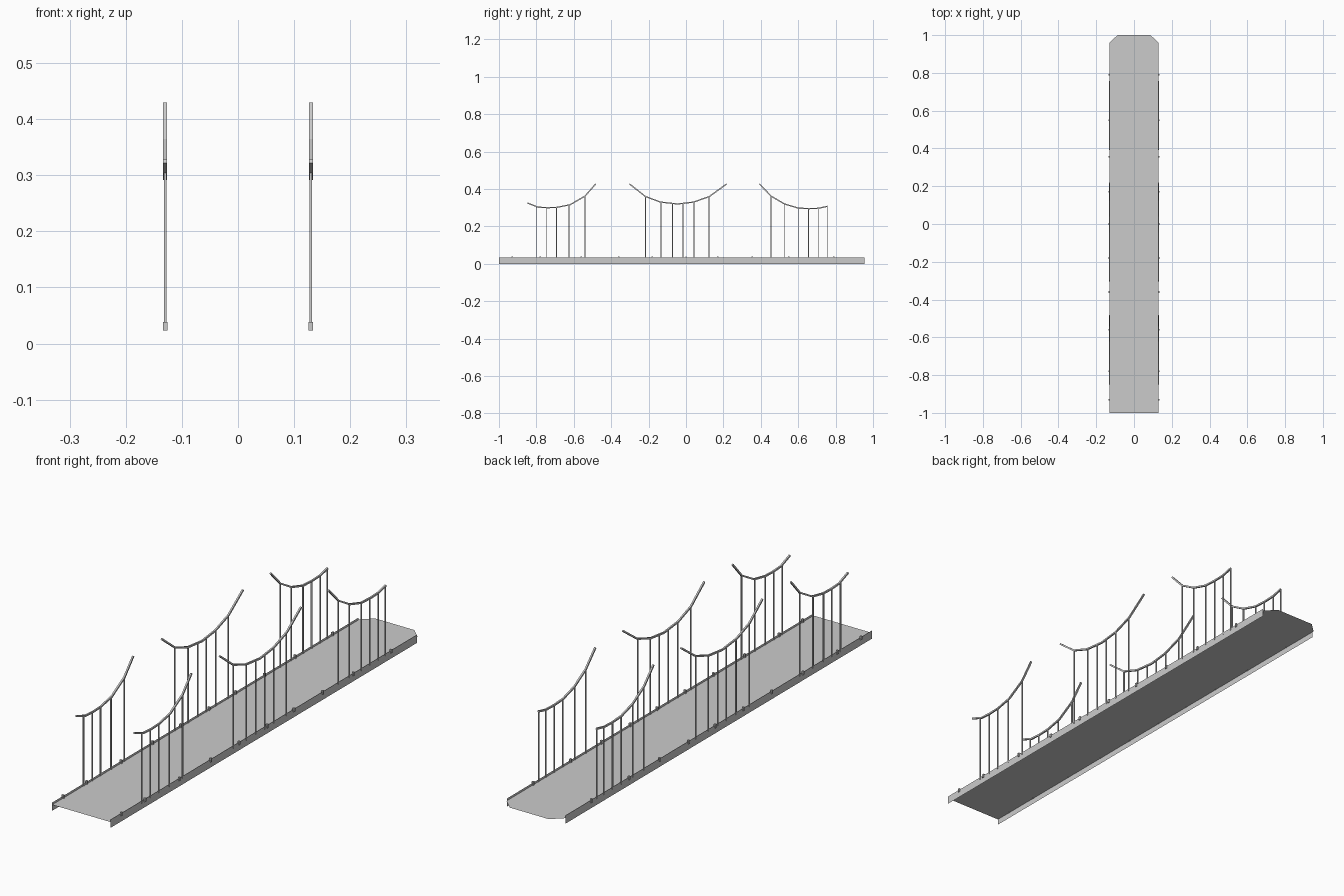
import bpy, bmesh
from mathutils import Vector

if "Cube" in bpy.data.objects:
    bpy.data.objects.remove(bpy.data.objects["Cube"])


def make(name, bm):
    me = bpy.data.meshes.new(name)
    bm.to_mesh(me)
    bm.free()
    ob = bpy.data.objects.new(name, me)
    bpy.context.collection.objects.link(ob)
    return ob


def mirror_x(ob):
    m = ob.modifiers.new("mirror", "MIRROR")
    m.use_axis[0] = True
    m.use_mirror_merge = False


def sheet(name, points):
    bm = bmesh.new()
    bm.faces.new([bm.verts.new(p) for p in points])
    return make(name, bm)


def box(bm, lo, hi):
    r = bmesh.ops.create_cube(bm, size=1)
    for v in r["verts"]:
        v.co = Vector([(a + b) / 2 + c * (b - a) for a, b, c in zip(lo, hi, v.co)])


X = 0.13       # cable plane and deck edge
LANE = 0.087   # roadway half width
DECK = 0.024   # deck height

# Roadway and the two side strips with clipped far corners
sheet("roadway", [(-LANE, -1, DECK), (LANE, -1, DECK), (LANE, 1, DECK), (-LANE, 1, DECK)])
mirror_x(sheet("walkway", [(LANE, -1, DECK), (X, -1, DECK), (X, 0.96, DECK), (LANE, 1, DECK)]))

# Thin side girders along the deck edges
mirror_x(sheet("side_girder", [(X, -1, 0), (X, 0.955, 0), (X, 0.955, 0.033), (X, -1, 0.033)]))

# Small anchor blocks on the girders
bm = bmesh.new()
for y in (-0.93, -0.78, -0.56, -0.36, -0.18, 0.0, 0.17, 0.355, 0.55, 0.79):
    box(bm, (X - 0.004, y - 0.004, 0.023), (X + 0.004, y + 0.004, 0.038))
mirror_x(make("anchor_blocks", bm))

# Sagging cable pieces as (y, z) paths, with hanger positions
spans = {
    "near": ([(-.848, .325), (-.79, .303), (-.74, .30), (-.69, .302), (-.62, .316),
              (-.54, .362), (-.483, .427)],
             [-.80, -.745, -.692, -.625, -.54]),
    "middle": ([(-.302, .427), (-.217, .36), (-.136, .33), (-.045, .32), (.04, .33),
                (.125, .36), (.217, .427)],
               [-.217, -.133, -.072, -.016, .043, .123]),
    "far": ([(.393, .427), (.455, .362), (.527, .32), (.60, .298), (.66, .295),
             (.71, .297), (.757, .308)],
            [.455, .525, .60, .655, .71, .755]),
}


def height(path, y):
    for (y0, z0), (y1, z1) in zip(path, path[1:]):
        if y0 <= y <= y1:
            return z0 + (z1 - z0) * (y - y0) / (y1 - y0)
    return path[-1][1]


for label, (path, hangers) in spans.items():
    # Main cable: rectangular section swept along the path
    bm = bmesh.new()
    rings = []
    r = 0.0033
    for i, (y, z) in enumerate(path):
        a, b = path[max(i - 1, 0)], path[min(i + 1, len(path) - 1)]
        t = Vector((0, b[0] - a[0], b[1] - a[1])).normalized()
        n = Vector((0, -t.z, t.y))
        c = Vector((X, y, z))
        rings.append([bm.verts.new(c + Vector((sx * r, 0, 0)) + n * sn * r)
                      for sx, sn in ((-1, -1), (1, -1), (1, 1), (-1, 1))])
    for p, q in zip(rings, rings[1:]):
        for k in range(4):
            j = (k + 1) % 4
            bm.faces.new((p[k], p[j], q[j], q[k]))
    bm.faces.new(rings[0])
    bm.faces.new(rings[-1])
    bmesh.ops.recalc_face_normals(bm, faces=bm.faces)
    mirror_x(make(label + "_cable", bm))

    # Vertical hangers from cable to deck
    bm = bmesh.new()
    for y in hangers:
        box(bm, (X - 0.0023, y - 0.002, DECK), (X + 0.0023, y + 0.002, height(path, y)))
    mirror_x(make(label + "_hangers", bm))
